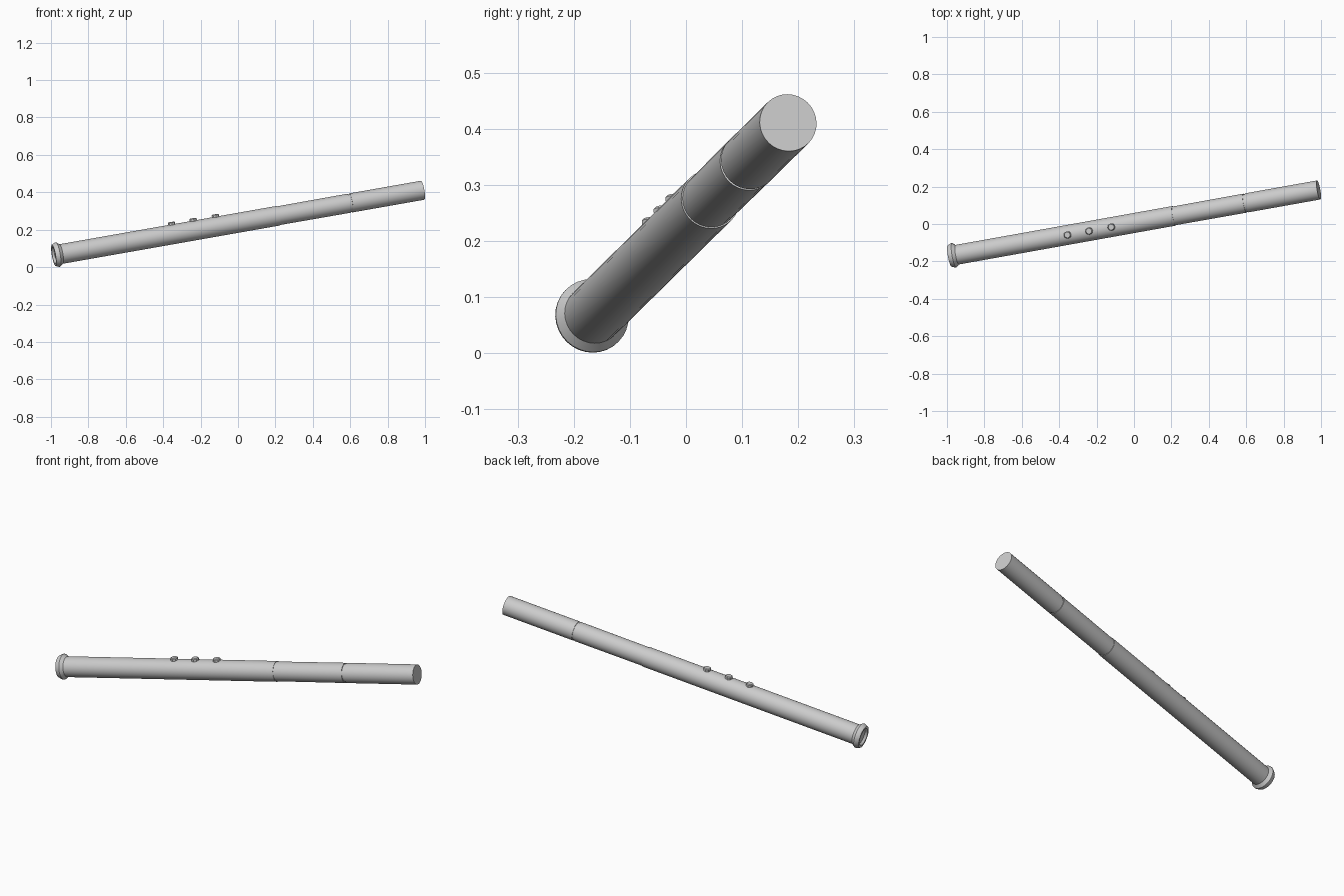
import bpy, math
from mathutils import Vector, Matrix

if "Cube" in bpy.data.objects:
    bpy.data.objects.remove(bpy.data.objects["Cube"])

SIDES = 32
metal = bpy.data.materials.new("light_grey")
metal.diffuse_color = (0.6, 0.6, 0.6, 1)
metal.use_nodes = True
metal.node_tree.nodes["Principled BSDF"].inputs["Base Color"].default_value = metal.diffuse_color

# Tube frame: local z runs along the tube from its upper end down to the flared end
end = Vector((0.9875, 0.182, 0.411))
a = math.radians(10)
axis = -Vector((math.cos(a) ** 2, math.sin(a), math.cos(a) * math.sin(a))).normalized()
up = (Vector((0, 0, 1)) - axis * axis.z).normalized()
side = up.cross(axis)
frame = Matrix((side, up, axis)).transposed().to_4x4()
frame.translation = end


def lathe(name, profile, sides=SIDES, matrix=frame):
    """Revolve (radius, distance) points about local z and cap both ends."""
    verts, faces = [], []
    for r, z in profile:
        for i in range(sides):
            t = 2 * math.pi * i / sides
            verts.append((r * math.cos(t), r * math.sin(t), z))
    n = len(profile)
    for k in range(n - 1):
        for i in range(sides):
            j = (i + 1) % sides
            faces.append((k * sides + i, (k + 1) * sides + i,
                          (k + 1) * sides + j, k * sides + j))
    faces.append(tuple(range(sides)))
    faces.append(tuple(reversed(range((n - 1) * sides, n * sides))))
    mesh = bpy.data.meshes.new(name)
    mesh.from_pydata(verts, [], faces)
    mesh.flip_normals()
    mesh.materials.append(metal)
    ob = bpy.data.objects.new(name, mesh)
    ob.matrix_world = matrix
    bpy.context.collection.objects.link(ob)
    bpy.ops.object.select_all(action='DESELECT')
    ob.select_set(True)
    bpy.context.view_layer.objects.active = ob
    bpy.ops.object.shade_smooth_by_angle(angle=math.radians(25))
    return ob


# Upper section, groove and middle section
lathe("upper_section", [(0.0515, 0), (0.0515, 0.396)])
lathe("groove", [(0.048, 0.39), (0.048, 0.415)])
lathe("middle_section", [(0.0515, 0.407), (0.0505, 0.80)])

# Long lower section with flared, slightly recessed end
lathe("lower_section", [(0.053, 0.797), (0.053, 1.993), (0.066, 2.010), (0.066, 2.016),
                        (0.058, 2.034), (0.046, 2.034), (0.038, 2.022)])

# Three raised buttons on top of the lower section
for k, d in enumerate((1.133, 1.256, 1.375)):
    m = Matrix((side, -axis, up)).transposed().to_4x4()
    m.translation = end + axis * d
    lathe(f"button_{k + 1}", [(0.020, 0.045), (0.020, 0.062), (0.016, 0.066)], 8, m)
